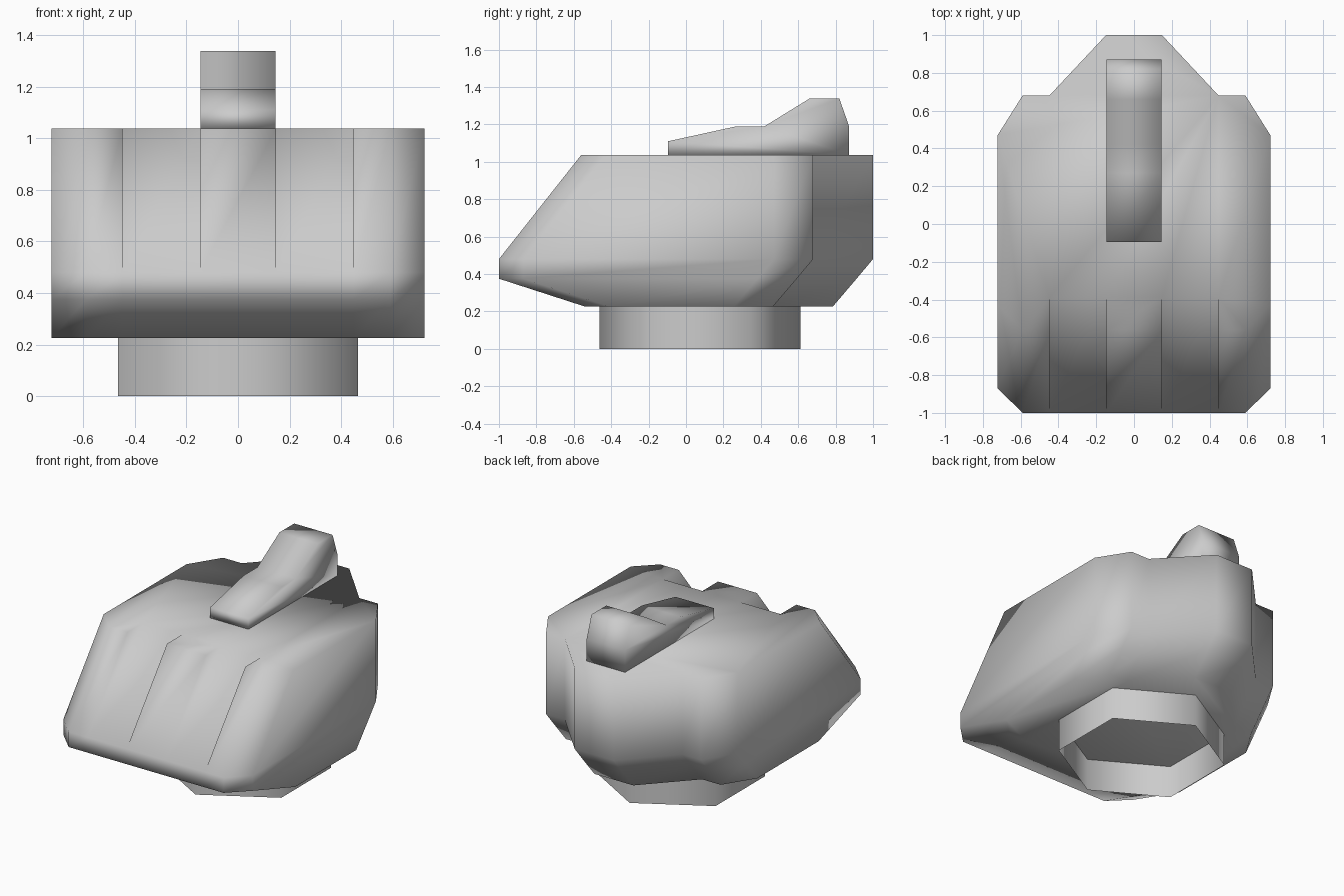
import bpy, bmesh, math

if "Cube" in bpy.data.objects:
    bpy.data.objects.remove(bpy.data.objects["Cube"])


def finish(bm, name):
    bmesh.ops.remove_doubles(bm, verts=bm.verts, dist=1e-4)
    bmesh.ops.recalc_face_normals(bm, faces=bm.faces)
    mesh = bpy.data.meshes.new(name)
    bm.to_mesh(mesh)
    bm.free()
    for p in mesh.polygons:
        p.use_smooth = True
    obj = bpy.data.objects.new(name, mesh)
    bpy.context.collection.objects.link(obj)
    return obj


def loft(name, rings, caps=True):
    bm = bmesh.new()
    loops = [[bm.verts.new(p) for p in ring] for ring in rings]
    n = len(loops[0])
    for a, b in zip(loops, loops[1:]):
        for i in range(n):
            j = (i + 1) % n
            bm.faces.new((a[i], a[j], b[j], b[i]))
    if caps:
        bm.faces.new(loops[0][::-1])
        bm.faces.new(loops[-1])
    return finish(bm, name)


# Horizontal outline of the body: front y, recess y and shift of the back
def outline(z, front, recess, shift):
    half = [(.148, front), (.148, recess), (.448, recess), (.448, front),
            (.59, front), (.722, front + .13), (.722, .47 + shift),
            (.59, .68 + shift), (.448, .68 + shift), (.148, 1 + shift)]
    return ([(x, y, z) for x, y in half]
            + [(-x, y, z) for x, y in reversed(half)])


# Main body, with two sloping recesses cut in the front
loft("body", [outline(.226, -.54, -.54, -.215),
              outline(.375, -1, -1, -.088),
              outline(.48, -1, -1, 0),
              outline(1.037, -.56, -.39, 0)])

# Raised fin on top
profile = [(-.095, 1.037), (-.095, 1.11), (.27, 1.19), (.42, 1.19),
           (.66, 1.338), (.82, 1.338), (.872, 1.19), (.872, 1.037)]
loft("top_fin", [[(x, y, z) for y, z in profile] for x in (-.146, .146)])

# Open six-sided collar underneath
angles = [math.radians(30 + 60 * i) for i in range(6)]
loft("base_collar", [[(.538 * math.cos(a), .075 + .538 * math.sin(a), z)
                      for a in angles] for z in (0, .226)], caps=False)
